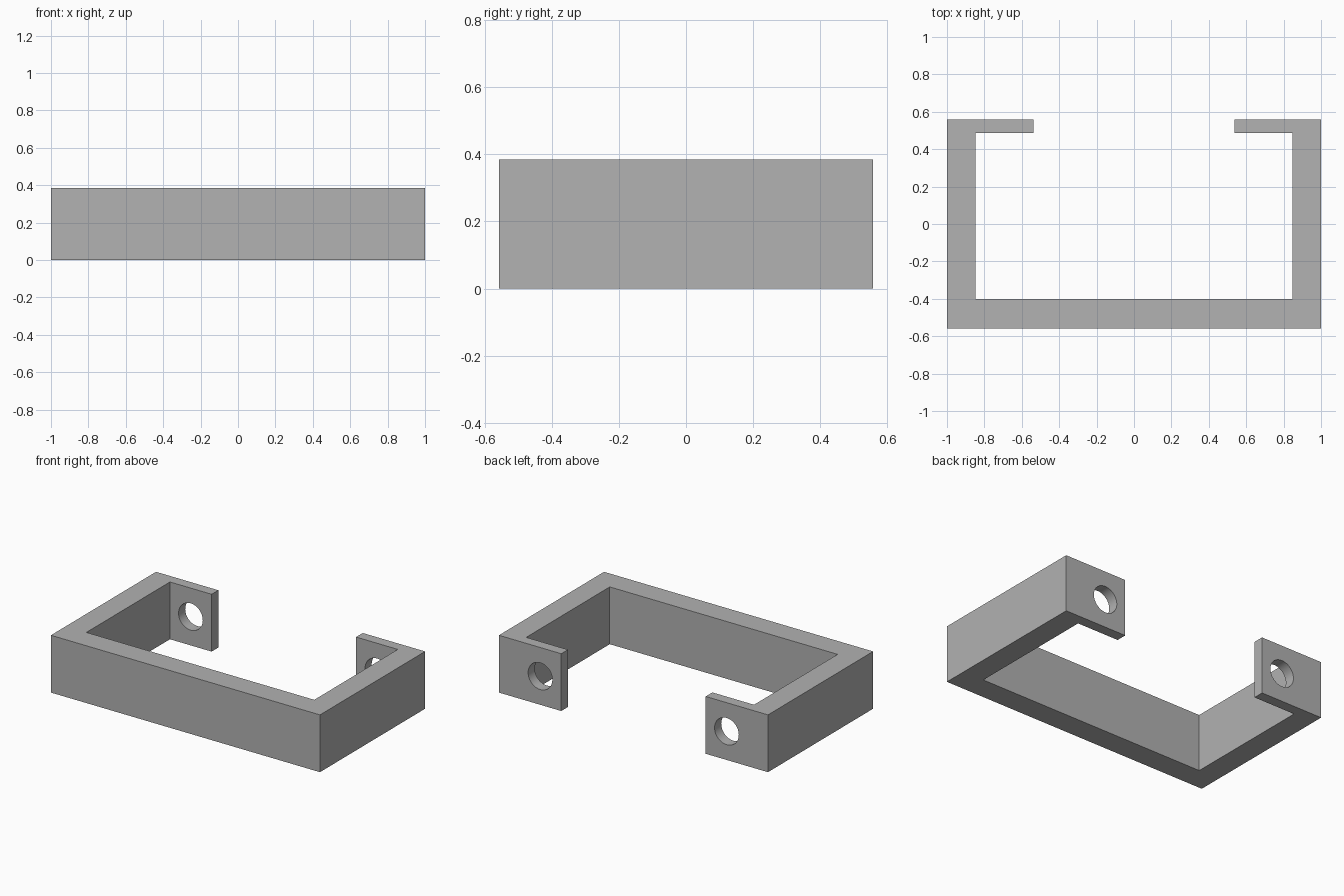
import bpy, bmesh, math
from mathutils import Matrix

cube = bpy.data.objects.get("Cube")
if cube:
    bpy.data.objects.remove(cube, do_unlink=True)

HEIGHT = 0.385
HALF_DEPTH = 0.558
HOLE_X, HOLE_RADIUS = 0.693, 0.09

grey = bpy.data.materials.new("plain_grey")
grey.use_nodes = True
colour = (0.445, 0.445, 0.445, 1)
grey.diffuse_color = colour
grey.node_tree.nodes["Principled BSDF"].inputs["Base Color"].default_value = colour


def add_object(name, bm):
    bmesh.ops.recalc_face_normals(bm, faces=bm.faces)
    mesh = bpy.data.meshes.new(name)
    bm.to_mesh(mesh)
    bm.free()
    mesh.materials.append(grey)
    obj = bpy.data.objects.new(name, mesh)
    bpy.context.collection.objects.link(obj)
    return obj


# Bracket: half of the C outline, mirrored and extruded upwards
half = [(1, -HALF_DEPTH), (1, HALF_DEPTH), (0.537, HALF_DEPTH),
        (0.537, 0.487), (0.847, 0.487), (0.847, -0.4)]
outline = half + [(-x, y) for x, y in reversed(half)]
bm = bmesh.new()
base = bm.faces.new([bm.verts.new((x, y, 0)) for x, y in outline])
extruded = bmesh.ops.extrude_face_region(bm, geom=[base])["geom"]
top = [v for v in extruded if isinstance(v, bmesh.types.BMVert)]
bmesh.ops.translate(bm, verts=top, vec=(0, 0, HEIGHT))
bracket = add_object("bracket", bm)

# Round screw holes through both mounting tabs
bm = bmesh.new()
for side in (-1, 1):
    place = Matrix.Translation((side * HOLE_X, 0.52, HEIGHT / 2))
    bmesh.ops.create_cone(bm, cap_ends=True, segments=48, depth=0.3,
                          radius1=HOLE_RADIUS, radius2=HOLE_RADIUS,
                          matrix=place @ Matrix.Rotation(math.pi / 2, 4, "X"))
cutter = add_object("screw_hole_cutter", bm)
cutter.hide_render = True
cutter.display_type = "WIRE"

cut = bracket.modifiers.new("screw_holes", "BOOLEAN")
cut.operation = "DIFFERENCE"
cut.solver = "EXACT"
cut.object = cutter

# Apply the cut, drop the cutter and smooth only the hole walls
bpy.ops.object.select_all(action="DESELECT")
bracket.select_set(True)
bpy.context.view_layer.objects.active = bracket
bpy.ops.object.modifier_apply(modifier=cut.name)
bpy.data.objects.remove(cutter, do_unlink=True)
bpy.ops.object.shade_smooth_by_angle(angle=math.radians(30))
